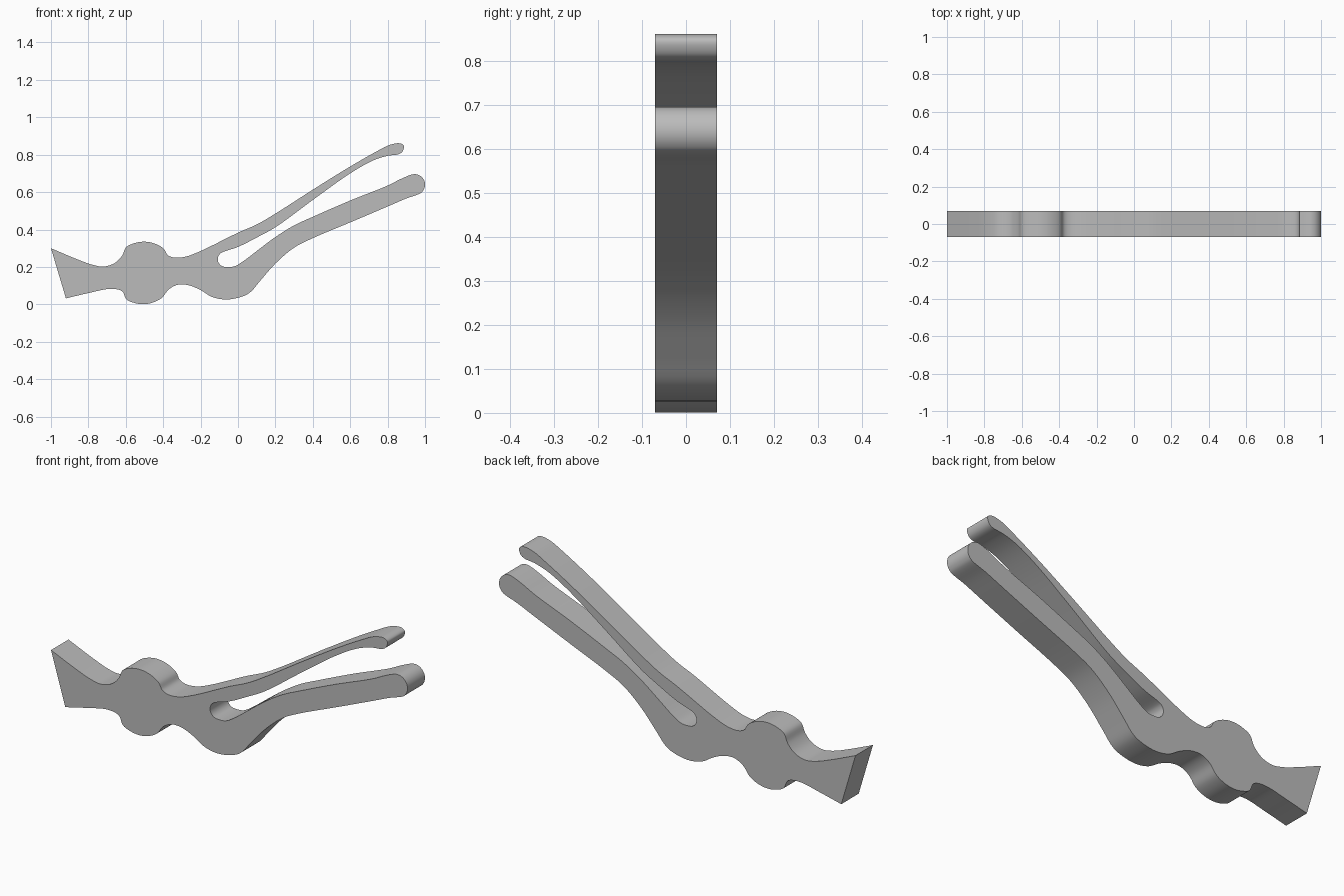
import bpy
import bmesh
from math import cos, sin, radians
from mathutils import Vector

cube = bpy.data.objects.get("Cube")
if cube:
    bpy.data.objects.remove(cube, do_unlink=True)

HALF_WIDTH = 0.07
STEPS = 5


def arc(cx, cz, radius, start, end, count):
    """Points along a circular arc, angles in degrees."""
    angles = [radians(start + (end - start) * i / (count - 1)) for i in range(count)]
    return [(cx + radius * cos(a), cz + radius * sin(a)) for a in angles]


def smooth_path(points, steps):
    """Chord-weighted spline through every point of an open path."""
    pts = [Vector(p) for p in points]
    pts = [2 * pts[0] - pts[1]] + pts + [2 * pts[-1] - pts[-2]]
    path = []
    for a, b, c, d in zip(pts, pts[1:], pts[2:], pts[3:]):
        ta, tb, tc = [max((q - p).length, 1e-5) ** 0.5 for p, q in ((a, b), (b, c), (c, d))]
        m1 = (c - b) + tb * ((b - a) / ta - (c - a) / (ta + tb))
        m2 = (c - b) + tb * ((d - c) / tc - (d - b) / (tb + tc))
        for i in range(steps):
            t = i / steps
            path.append(b + m1 * t + (3 * (c - b) - 2 * m1 - m2) * t ** 2
                        + (2 * (b - c) + m1 + m2) * t ** 3)
    path.append(pts[-2])
    return path


# Top of the flared jaw
outline = [(-1, .3), (-.87, .245), (-.78, .212), (-.72, .202), (-.66, .22), (-.62, .26)]
# Upper half of the round boss
outline += arc(-.503, .168, .167, 125, 50, 6)
# Upper edge of the thin arm, with its blunt tip
outline += [(-.375, .263), (-.34, .25), (-.28, .255), (-.2, .285), (0, .383), (.1, .427),
            (.2, .485), (.4, .613), (.6, .737), (.74, .817), (.81, .852), (.865, .861),
            (.887, .848), (.88, .818), (.86, .803)]
# Lower edge of the thin arm, back into the slot
outline += [(.8, .794), (.72, .768), (.6, .7), (.4, .558), (.2, .412), (.1, .357), (0, .307)]
outline += arc(-.067, .241, .041, 110, 270, 7)
# Upper edge of the thick arm, with its round tip
outline += [(-.02, .203), (.03, .232), (.1, .285), (.2, .36), (.3, .422), (.4, .468),
            (.6, .555), (.8, .635), (.87, .67)]
outline += arc(.944, .64, .056, 105, -55, 8)
# Underside of the thick arm and the heel
outline += [(.9, .566), (.8, .523), (.6, .438), (.4, .354), (.3, .303), (.2, .218), (.12, .127),
            (.06, .06), (0, .035), (-.07, .026), (-.14, .04), (-.2, .076), (-.26, .101),
            (-.32, .105), (-.37, .08)]
# Lower half of the round boss and underside of the jaw
outline += arc(-.508, .168, .167, -52, -122, 6)
outline += [(-.62, .07), (-.68, .083), (-.8, .06), (-.92, .032)]

# Extrude the outline into one flat lever
bm = bmesh.new()
verts = [bm.verts.new((p.x, -HALF_WIDTH, p.y)) for p in smooth_path(outline, STEPS)]
side = bm.faces.new(verts)
result = bmesh.ops.extrude_face_region(bm, geom=[side], use_keep_orig=True)
moved = [g for g in result["geom"] if isinstance(g, bmesh.types.BMVert)]
bmesh.ops.translate(bm, verts=moved, vec=(0, 2 * HALF_WIDTH, 0))
bmesh.ops.recalc_face_normals(bm, faces=bm.faces)

mesh = bpy.data.meshes.new("forked_lever")
bm.to_mesh(mesh)
bm.free()
lever = bpy.data.objects.new("forked_lever", mesh)
bpy.context.collection.objects.link(lever)

# Plain grey finish
grey = bpy.data.materials.new("plain_grey")
grey.use_nodes = True
colour = (0.5, 0.5, 0.5, 1)
grey.diffuse_color = colour
grey.node_tree.nodes["Principled BSDF"].inputs["Base Color"].default_value = colour
mesh.materials.append(grey)

# Smooth edges, crisp flat sides
bpy.context.view_layer.objects.active = lever
lever.select_set(True)
bpy.ops.object.shade_smooth_by_angle(angle=radians(30))
